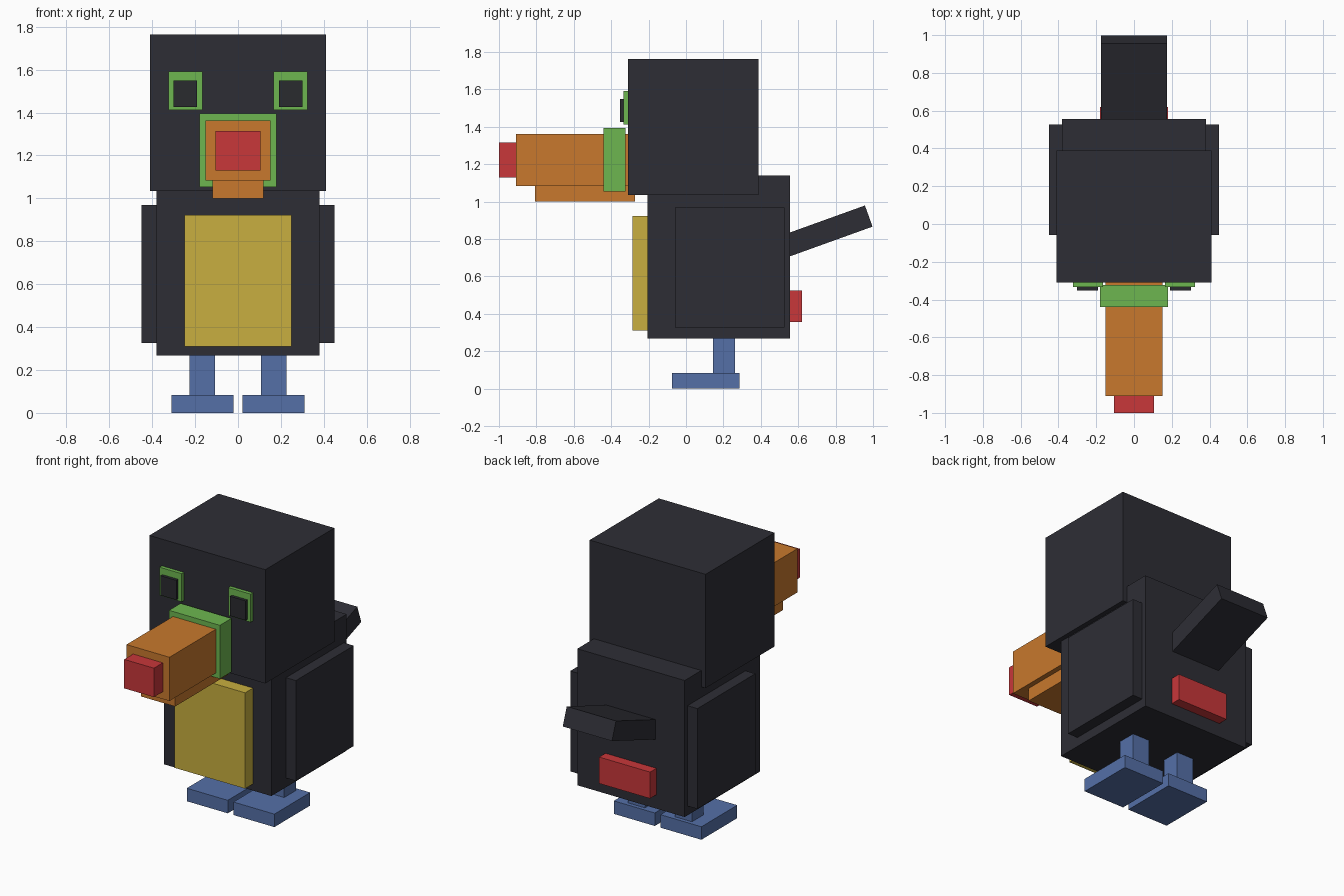
import bpy
import math
from mathutils import Matrix, Vector

if "Cube" in bpy.data.objects:
    bpy.data.objects.remove(bpy.data.objects["Cube"])


def material(name, color):
    m = bpy.data.materials.new(name)
    m.diffuse_color = (*color, 1.0)
    m.use_nodes = True
    m.node_tree.nodes["Principled BSDF"].inputs["Base Color"].default_value = m.diffuse_color
    return m


CHARCOAL = material("charcoal", (0.027, 0.027, 0.036))
BLACK = material("soft black", (0.023, 0.024, 0.028))
YELLOW = material("yellow", (0.58, 0.43, 0.05))
ORANGE = material("orange", (0.58, 0.19, 0.026))
GREEN = material("green", (0.155, 0.47, 0.08))
RED = material("red", (0.58, 0.038, 0.042))
BLUE = material("blue", (0.09, 0.162, 0.39))


def box(name, mat, x, y, z):
    """Axis-aligned block from (min, max) ranges."""
    lo, hi = Vector((x[0], y[0], z[0])), Vector((x[1], y[1], z[1]))
    bpy.ops.mesh.primitive_cube_add(size=1)
    ob = bpy.context.object
    ob.name = name
    ob.data.transform(Matrix.Translation((lo + hi) / 2) @ Matrix.Diagonal((*(hi - lo), 1.0)))
    ob.data.materials.append(mat)
    return ob


def centred(name, mat, half, y, z):
    return box(name, mat, (-half, half), y, z)


def pair(name, mat, x, y, z):
    """Block on the right and its mirror on the left."""
    box(name + "_right", mat, x, y, z)
    box(name + "_left", mat, (-x[1], -x[0]), y, z)


# Body and head
centred("body", CHARCOAL, 0.38, (-0.205, 0.556), (0.267, 1.14))
centred("head", CHARCOAL, 0.41, (-0.31, 0.388), (1.035, 1.763))
centred("belly", YELLOW, 0.25, (-0.285, -0.2), (0.31, 0.923))
pair("wing", CHARCOAL, (0.375, 0.45), (-0.058, 0.527), (0.326, 0.968))

# Beak
centred("beak_base", GREEN, 0.18, (-0.44, -0.323), (1.053, 1.395))
centred("upper_beak", ORANGE, 0.152, (-0.91, -0.3), (1.083, 1.363))
centred("lower_beak", ORANGE, 0.12, (-0.807, -0.272), (1.0, 1.085))
centred("beak_tip", RED, 0.105, (-1.0, -0.905), (1.13, 1.315))

# Eyes
pair("eye_ring", GREEN, (0.165, 0.323), (-0.333, -0.305), (1.412, 1.592))
pair("pupil", BLACK, (0.19, 0.301), (-0.352, -0.33), (1.425, 1.55))

# Legs and feet
pair("leg", BLUE, (0.107, 0.226), (0.144, 0.262), (0.08, 0.27))
pair("foot", BLUE, (0.02, 0.31), (-0.075, 0.287), (0.0, 0.083))

# Rump patch and raised tail
centred("rump_patch", RED, 0.18, (0.55, 0.62), (0.356, 0.525))
tail = centred("tail", CHARCOAL, 0.174, (-0.49, 0.0), (-0.06, 0.06))
tail.data.transform(Matrix.Translation((0, 0.977, 0.923)) @ Matrix.Rotation(math.radians(19.8), 4, 'X'))
